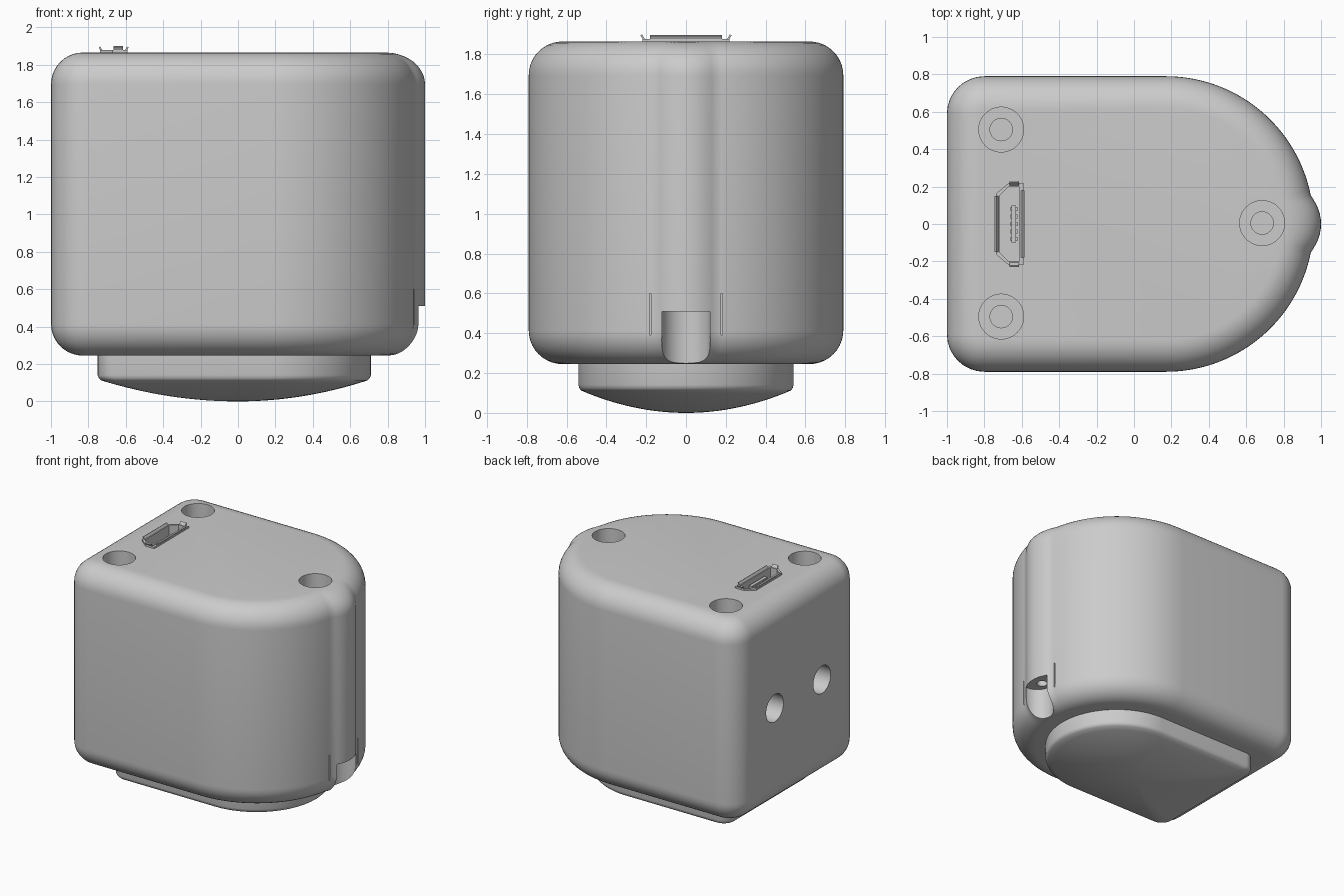
import bpy, bmesh, math
from mathutils import Matrix, Vector

cube = bpy.data.objects.get("Cube")
if cube:
    bpy.data.objects.remove(cube)

grey = bpy.data.materials.new("light_grey")
grey.use_nodes = True
grey.diffuse_color = (0.6, 0.6, 0.6, 1)
grey.node_tree.nodes["Principled BSDF"].inputs["Base Color"].default_value = (0.6, 0.6, 0.6, 1)


def make_object(name, bm):
    bmesh.ops.recalc_face_normals(bm, faces=bm.faces)
    mesh = bpy.data.meshes.new(name)
    bm.to_mesh(mesh)
    bm.free()
    mesh.materials.append(grey)
    ob = bpy.data.objects.new(name, mesh)
    bpy.context.collection.objects.link(ob)
    return ob


def activate(ob):
    bpy.ops.object.select_all(action='DESELECT')
    ob.select_set(True)
    bpy.context.view_layer.objects.active = ob


def smooth(ob, degrees=30):
    activate(ob)
    bpy.ops.object.shade_smooth_by_angle(angle=math.radians(degrees))


def loft(name, rings):
    """Skin a stack of equal-length point rings and cap both ends."""
    bm = bmesh.new()
    loops = [[bm.verts.new(p) for p in ring] for ring in rings]
    n = len(loops[0])
    for a, b in zip(loops, loops[1:]):
        for i in range(n):
            j = (i + 1) % n
            bm.faces.new((a[i], a[j], b[j], b[i]))
    bm.faces.new(loops[0])
    bm.faces.new(loops[-1])
    return make_object(name, bm)


def d_outline(back, half, corner, bump=0.0, centre=0.17):
    """Plan shape: round nose toward +x, two small rounded corners at -x."""
    pts = []
    steps, width = 96, 0.19
    for i in range(steps + 1):
        a = -math.pi / 2 + math.pi * i / steps
        r = half + bump * max(0, 1 - (a / width) ** 2)
        pts.append((centre + r * math.cos(a), r * math.sin(a)))
    for side, start in ((1, math.pi / 2), (-1, math.pi)):
        for i in range(9):
            a = start + math.pi / 2 * i / 8
            pts.append((back + corner + corner * math.cos(a),
                        side * (half - corner) + corner * math.sin(a)))
    return pts


def at_height(outline, z):
    return [(x, y, z) for x, y in outline]


# Housing: rounded top and bottom edges, with a rib on the nose
LOW, HIGH, ROUND = 0.245, 1.865, 0.17
section = []
for i in range(11):
    a = math.pi / 2 * i / 10
    section.append((ROUND * (1 - math.sin(a)), ROUND * (1 - math.cos(a))))
levels = [(d, LOW + h) for d, h in section] + [(d, HIGH - h) for d, h in reversed(section)]
housing = loft("housing", [
    at_height(d_outline(-1 + d, 0.79 - d, 0.2 - d, 0.04 * (1 - d / ROUND)), z)
    for d, z in levels])


# Cutters
def cylinder(start, end, radius, sides=48):
    start, end = Vector(start), Vector(end)
    axis = end - start
    bm = bmesh.new()
    turn = axis.to_track_quat('Z', 'Y').to_matrix().to_4x4()
    bmesh.ops.create_cone(bm, cap_ends=True, segments=sides, radius1=radius, radius2=radius,
                          depth=axis.length, matrix=Matrix.Translation((start + end) / 2) @ turn)
    return make_object("cutter", bm)


def box(name, low, high):
    low, high = Vector(low), Vector(high)
    bm = bmesh.new()
    size = Matrix.Diagonal((*(high - low), 1))
    bmesh.ops.create_cube(bm, size=1, matrix=Matrix.Translation((low + high) / 2) @ size)
    return make_object(name, bm)


def cut(target, cutter):
    cutter.hide_render = True
    mod = target.modifiers.new("cut", 'BOOLEAN')
    mod.operation = 'DIFFERENCE'
    mod.solver = 'EXACT'
    mod.object = cutter
    activate(target)
    bpy.ops.object.modifier_apply(modifier=mod.name)
    bpy.data.objects.remove(cutter)


# Screw wells in the top
for x, y in ((-0.71, 0.505), (-0.71, -0.495), (0.685, 0.005)):
    cut(housing, cylinder((x, y, 1.6), (x, y, 2), 0.12))
    cut(housing, cylinder((x, y, 1.4), (x, y, 1.7), 0.06))

# Holes in the flat end
for y in (0.3, -0.3):
    cut(housing, cylinder((-0.6, y, 1.04), (-1.1, y, 1.04), 0.11))

# Scooped notch under the rib, its small bore and the slits beside it
cut(housing, cylinder((0.955, 0, 0.1), (0.955, 0, 0.51), 0.122))
cut(housing, cylinder((0.91, 0, 0.4), (0.91, 0, 0.65), 0.04))
for y in (-0.18, 0.18):
    cut(housing, box("cutter", (0.86, y - 0.004, 0.39), (1.1, y + 0.004, 0.6)))


# Socket plan shape
def socket_outline(grow):
    half = [(-0.725 - grow, 0.155 + grow * 0.5), (-0.67, 0.205 + grow),
            (-0.605 + grow, 0.205 + grow)]
    return half + [(x, -y) for x, y in reversed(half)]


cut(housing, loft("cutter", [at_height(socket_outline(0.012), z) for z in (1.62, 1.95)]))
smooth(housing)

# Socket shell
shell = loft("socket_shell", [at_height(socket_outline(0.014), z) for z in (1.63, 1.878)])
cut(shell, loft("cutter", [at_height(socket_outline(-0.006), z) for z in (1.66, 1.95)]))


# Flared lips around the socket
def lip(name, a, b, outward):
    bm = bmesh.new()
    offset = Vector(outward)
    a, b = Vector(a), Vector(b)
    bm.faces.new([bm.verts.new(p) for p in (a, b, b + offset, a + offset)])
    ob = make_object(name, bm)
    mod = ob.modifiers.new("thickness", 'SOLIDIFY')
    mod.thickness = 0.01
    mod.offset = 0


lip("socket_lip_wide", (-0.727, -0.15, 1.87), (-0.727, 0.15, 1.87), (-0.014, 0, 0.025))
lip("socket_lip_narrow", (-0.603, -0.18, 1.87), (-0.603, 0.18, 1.87), (0.014, 0, 0.025))
for side in (-1, 1):
    lip("socket_lip_end", (-0.665, side * 0.207, 1.87), (-0.615, side * 0.207, 1.87),
        (0, side * 0.018, 0.028))

# Socket tongue with contacts
box("socket_tongue", (-0.655, -0.1, 1.65), (-0.63, 0.1, 1.85))
for i in range(5):
    y = (i - 2) * 0.04
    box("socket_contact", (-0.66, y - 0.01, 1.65), (-0.622, y + 0.01, 1.84))

# Domed lens below the housing
plan = d_outline(-0.75, 0.54, 0.09)
rings = []
for i in range(1, 17):
    t = 0.975 * i / 16
    rings.append([(x * t, y * t, 0.118 * t * t) for x, y in plan])
rings.append([(x * 0.992, y * 0.992, 0.124) for x, y in plan])
rings += [at_height(plan, z) for z in (0.14, 0.3)]
lens = loft("lens", rings)
smooth(lens, 35)
